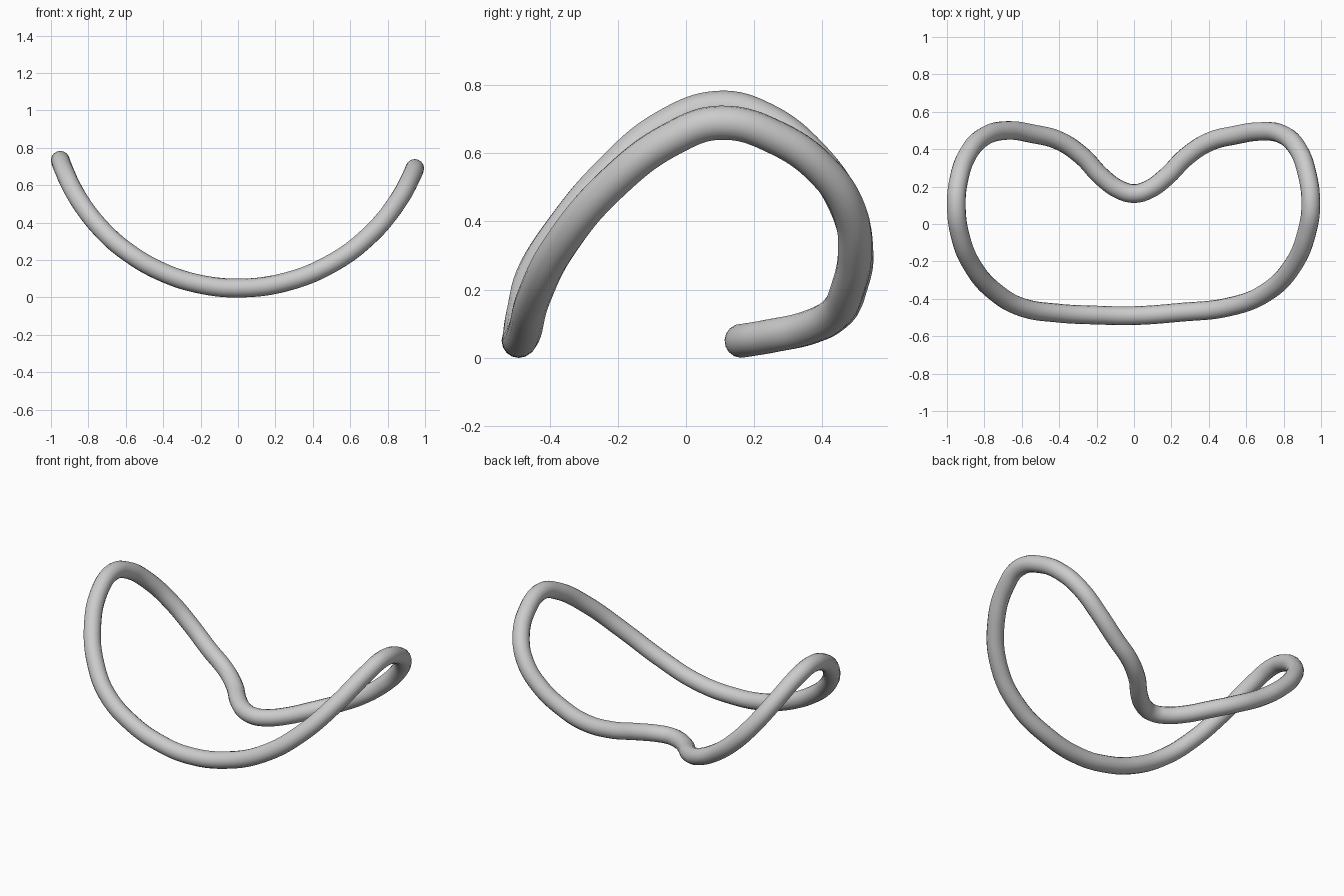
import bpy
from math import sqrt

if "Cube" in bpy.data.objects:
    bpy.data.objects.remove(bpy.data.objects["Cube"])

TUBE = 0.05

# Plan outline of the bent tube centreline, anticlockwise from the front middle
plan = [(0, -.49), (.25, -.472), (.5, -.445), (.7, -.37), (.85, -.22),
        (.925, -.04), (.945, .1), (.925, .27), (.87, .41), (.79, .48),
        (.68, .495), (.54, .475), (.4, .438), (.28, .36), (.17, .25),
        (.08, .185), (0, .163), (-.08, .185), (-.17, .25), (-.28, .365),
        (-.4, .445), (-.54, .482), (-.68, .5), (-.8, .468), (-.89, .37),
        (-.938, .23), (-.95, .1), (-.93, -.06), (-.86, -.23), (-.74, -.365),
        (-.6, -.445), (-.4, -.477), (-.2, -.487)]


def arc_height(x):
    """Height on the circular sag seen from the front."""
    r = 1.018 if x > 0 else 1.002
    return TUBE + r - sqrt(r * r - x * x)


# Closed smooth curve with a round section
curve = bpy.data.curves.new("bent_tube_loop", 'CURVE')
curve.dimensions = '3D'
curve.bevel_depth = TUBE
curve.bevel_resolution = 6
curve.resolution_u = 8
spline = curve.splines.new('BEZIER')
spline.bezier_points.add(len(plan) - 1)
for p, (x, y) in zip(spline.bezier_points, plan):
    p.co = (x, y, arc_height(x))
    p.handle_left_type = p.handle_right_type = 'AUTO'
spline.use_cyclic_u = True
spline.use_smooth = True

loop = bpy.data.objects.new("bent_tube_loop", curve)
bpy.context.collection.objects.link(loop)

# Turn into a smooth mesh
bpy.context.view_layer.objects.active = loop
loop.select_set(True)
bpy.ops.object.convert(target='MESH')
bpy.ops.object.shade_smooth()
